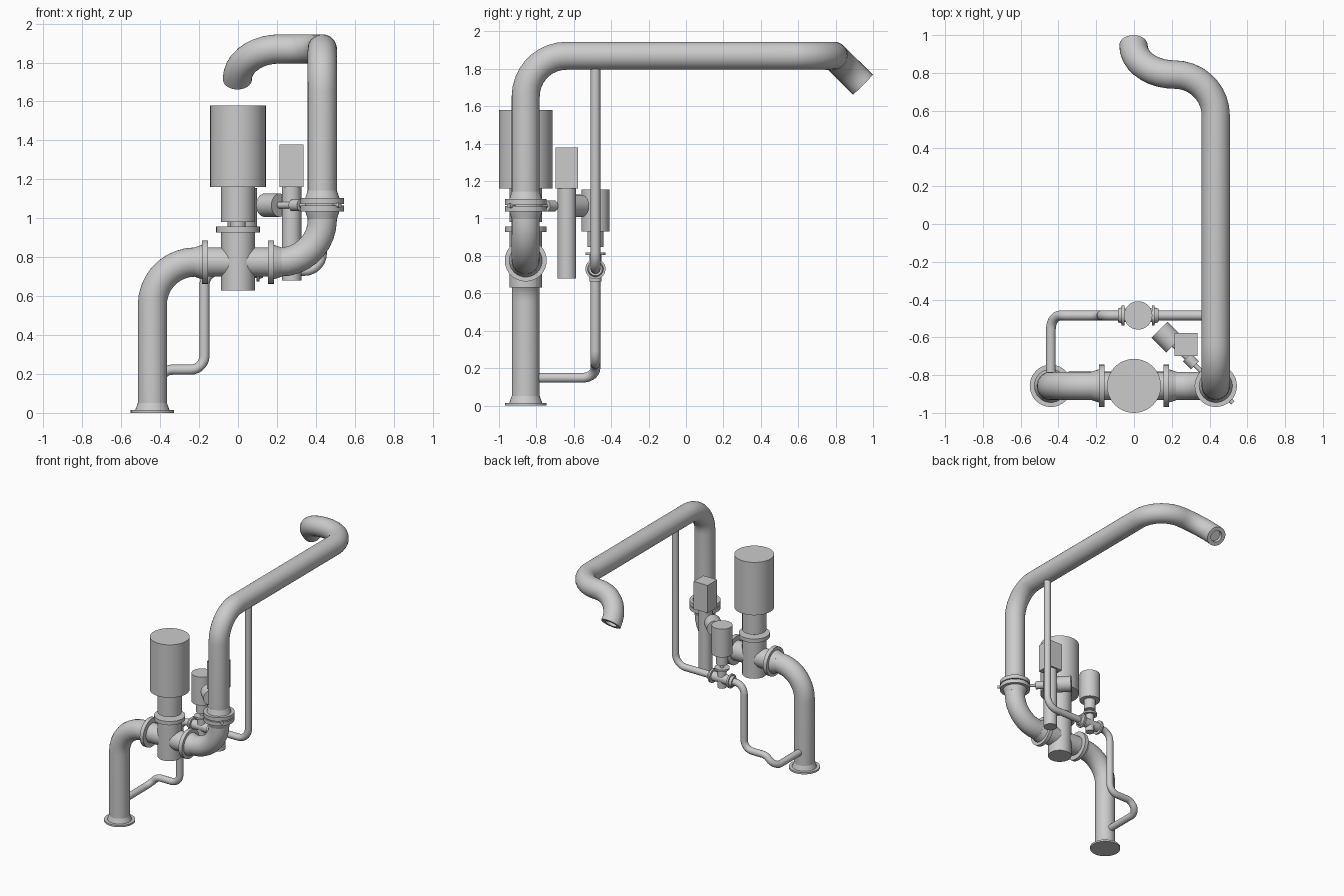
import bpy, bmesh, math
from mathutils import Vector

if "Cube" in bpy.data.objects:
    bpy.data.objects.remove(bpy.data.objects["Cube"])

R = 0.075            # main pipe radius
r = 0.026            # bypass pipe radius
Y, YB = -0.857, -0.484   # main and bypass line positions


def finish(bm, name):
    bmesh.ops.recalc_face_normals(bm, faces=bm.faces)
    me = bpy.data.meshes.new(name)
    bm.to_mesh(me)
    bm.free()
    ob = bpy.data.objects.new(name, me)
    bpy.context.collection.objects.link(ob)
    bpy.ops.object.select_all(action='DESELECT')
    ob.select_set(True)
    bpy.context.view_layer.objects.active = ob
    bpy.ops.object.shade_smooth_by_angle(angle=math.radians(35))
    return ob


def skin(name, rings):
    """Join equal rings of points into a closed tube."""
    bm = bmesh.new()
    vs = [[bm.verts.new(p) for p in ring] for ring in rings]
    n = len(vs[0])
    for a, b in zip(vs, vs[1:]):
        for i in range(n):
            j = (i + 1) % n
            bm.faces.new((a[i], a[j], b[j], b[i]))
    bm.faces.new(vs[0])
    bm.faces.new(vs[-1])
    return finish(bm, name)


def circle(c, u, v, rad, n):
    return [c + rad * (u * math.cos(2 * math.pi * i / n) + v * math.sin(2 * math.pi * i / n))
            for i in range(n)]


def lathe(name, origin, axis, profile, n=32):
    """Revolve (radius, distance along axis) pairs around an axis."""
    o, d = Vector(origin), Vector(axis).normalized()
    u = d.orthogonal().normalized()
    v = d.cross(u)
    return skin(name, [circle(o + d * h, u, v, rad, n) for rad, h in profile])


def pipe(name, corners, rad, bend, n=28, steps=9, bore=None):
    """Sweep a round pipe along corners with rounded elbows."""
    P = [Vector(p) for p in corners]
    first, last = (P[1] - P[0]).normalized(), (P[-1] - P[-2]).normalized()
    path = [P[0]]
    for a, p, b in zip(P, P[1:], P[2:]):
        d1, d2 = (p - a).normalized(), (b - p).normalized()
        th = d1.angle(d2)
        t = bend * math.tan(th / 2)
        c = p + (d2 - d1).normalized() * bend / math.cos(th / 2)
        v0, v1 = (p - d1 * t - c).normalized(), (p + d2 * t - c).normalized()
        path += [c + v0.slerp(v1, i / steps) * bend for i in range(steps + 1)]
    path.append(P[-1])
    pts = [path[0]]
    for p in path[1:]:
        if (p - pts[-1]).length > 0.002:
            pts.append(p)
    u = first.orthogonal().normalized()
    rings = []
    for i, p in enumerate(pts):
        if i == 0:
            d = first
        elif i == len(pts) - 1:
            d = last
        else:
            d = ((pts[i + 1] - p).normalized() + (p - pts[i - 1]).normalized()).normalized()
        u = (u - d * u.dot(d)).normalized()
        rings.append(circle(p, u, d.cross(u), rad, n))
    if bore:
        v = last.cross(u)
        rings += [circle(pts[-1] - last * h, u, v, bore, n) for h in (0, 0.03)]
    return skin(name, rings)


def flange(name, face, axis, s=1.0):
    """Weld-neck flange: plate at the face, hub tapering along axis."""
    lathe(name, face, axis, [(0.112 * s, 0), (0.112 * s, 0.03 * s),
                             (0.088 * s, 0.03 * s), (R * s, 0.07 * s)])


def valve(name, c, s, body_r, bonnet_r, act_r, levels):
    """Globe valve; levels = body bottom, bonnet plate, bonnet, actuator, top."""
    x, y, z = c
    z0, z1, z2, z3, z4 = levels
    fr, hw, k = 0.112 * s, 0.158 * s, 0.03 * s
    lathe(name + "_body", (x, y, 0), (0, 0, 1), [(body_r, z0), (body_r, z1)])
    lathe(name + "_passage", c, (1, 0, 0), [(R * s, -hw), (R * s, hw)])
    lathe(name + "_bonnet_plate", (x, y, 0), (0, 0, 1), [(fr, z1), (fr, z1 + k)])
    lathe(name + "_stem", (x, y, 0), (0, 0, 1), [(body_r * 0.45, z1), (body_r * 0.45, z2 + 0.01)])
    lathe(name + "_bonnet", (x, y, 0), (0, 0, 1), [(bonnet_r, z2), (bonnet_r, z3)])
    lathe(name + "_actuator", (x, y, 0), (0, 0, 1), [(act_r, z3), (act_r, z4)], 40)
    for side, tag in ((-1, "inlet"), (1, "outlet")):
        flange(f"{name}_{tag}_flange", (x + side * (hw - 0.003), y, z), (side, 0, 0), s)


# main line
pipe("inlet_pipe", [(-0.44, Y, 0.005), (-0.44, Y, 0.775), (-0.16, Y, 0.775)], R, 0.22)
h = 0.22 * math.sqrt(0.5)
pipe("outlet_pipe", [(0.16, Y, 0.775), (0.433, Y, 0.775), (0.433, Y, 1.87), (0.433, 0.791, 1.87),
                     (-0.003, 0.791, 1.87), (-0.003, 0.791 + h, 1.87 - h)], R, 0.2179, bore=0.045)
lathe("base_flange", (-0.44, Y, 0), (0, 0, 1), [(0.112, 0), (0.112, 0.014), (0.088, 0.014), (R, 0.05)])
valve("main_valve", (0, Y, 0.775), 1.0, 0.087, 0.087, 0.143, (0.63, 0.927, 0.98, 1.16, 1.58))

# measuring flange pair on the riser
flange("lower_meter_flange", (0.433, Y, 1.066), (0, 0, -1))
flange("upper_meter_flange", (0.433, Y, 1.073), (0, 0, 1))
lathe("meter_plate", (0.433, Y, 1.06), (0, 0, 1), [(0.09, 0), (0.09, 0.02)])

# bypass line
pipe("bypass_inlet_pipe", [(-0.44, Y, 0.148), (-0.44, YB, 0.148), (-0.365, YB, 0.222),
                           (-0.172, YB, 0.222), (-0.172, YB, 0.73), (-0.06, YB, 0.73)], r, 0.072, 20, 7)
pipe("bypass_outlet_pipe", [(0.1, YB, 0.73), (0.431, YB, 0.73), (0.431, YB, 1.85)], r, 0.09, 20, 7)
valve("bypass_valve", (0.022, YB, 0.73), 0.48, 0.033, 0.043, 0.075, (0.662, 0.805, 0.848, 0.93, 1.155))

# transmitter column with its square head
C = (0.275, -0.637)
lathe("transmitter_column", (*C, 0), (0, 0, 1), [(0.05, 0.68), (0.05, 1.165)])
head = lathe("transmitter_head", (*C, 0), (0, 0, 1), [(0.086, 1.16), (0.086, 1.38)], 4)

# sensing line from the meter flanges, with sensor drum and coupling
M = (0.433, Y, 1.067)
D = (-1, 1, 0)
lathe("sensing_line", M, D, [(0.012, -0.128), (0.012, 0.35)], 16)
lathe("sensor_coupling", M, D, [(0.03, 0.155), (0.03, 0.215)], 20)
lathe("sensor_neck", M, D, [(0.018, 0.2), (0.018, 0.33)], 16)
lathe("sensor_drum", M, D, [(0.06, 0.31), (0.06, 0.42)])
